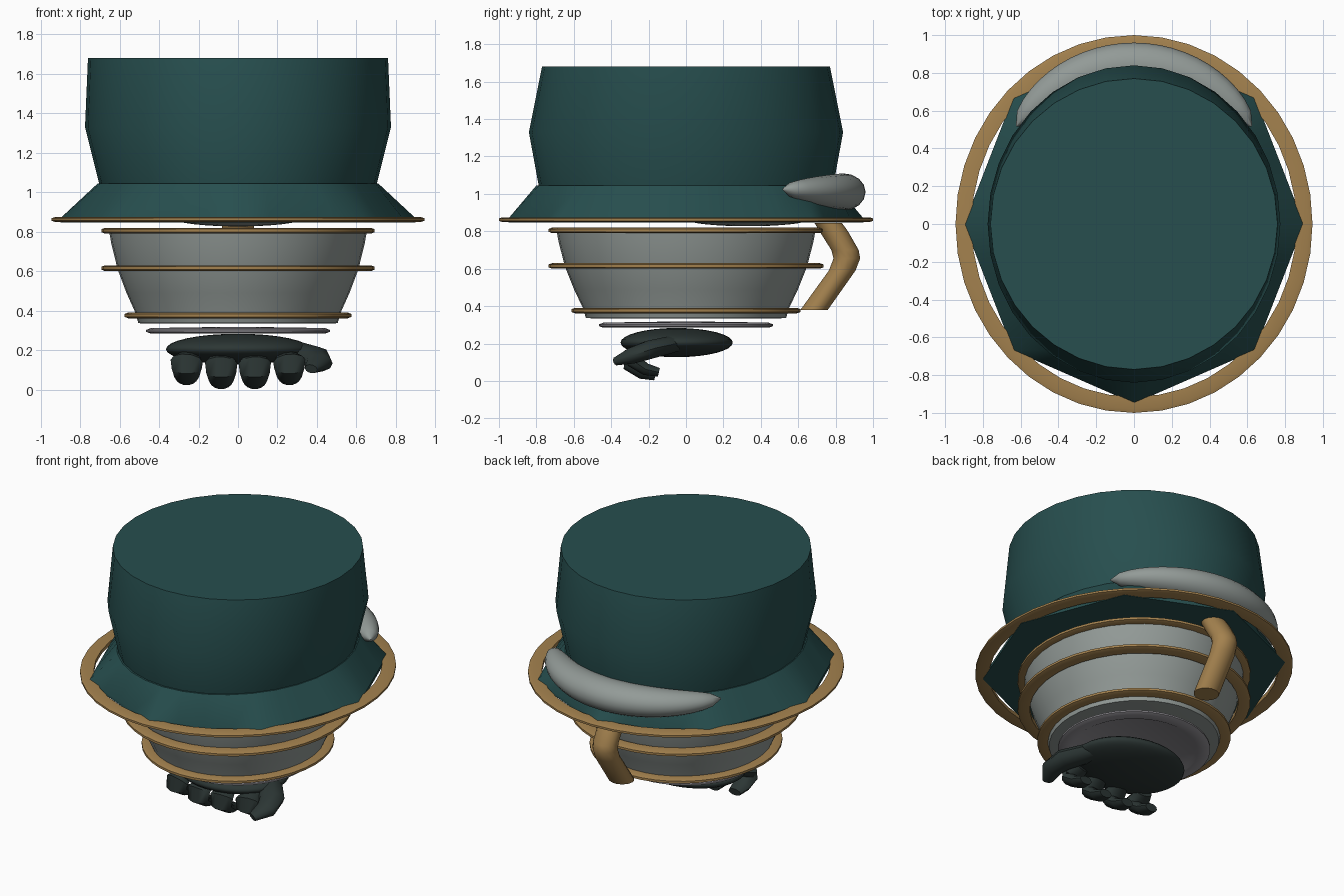
import bpy, bmesh, math
from mathutils import Vector

cube = bpy.data.objects.get("Cube")
if cube:
    bpy.data.objects.remove(cube, do_unlink=True)


def material(name, rgb):
    m = bpy.data.materials.new(name)
    m.use_nodes = True
    m.diffuse_color = (*rgb, 1)
    m.node_tree.nodes["Principled BSDF"].inputs["Base Color"].default_value = (*rgb, 1)
    return m


TEAL = material("dark teal", (0.020, 0.077, 0.077))
TAN = material("tan", (0.37, 0.222, 0.077))
GREY = material("light grey", (0.29, 0.325, 0.31))
PALE = material("pale lilac grey", (0.30, 0.29, 0.315))
DARK = material("charcoal green", (0.025, 0.037, 0.035))


def loft(name, rings, mat, closed=False, angle=35):
    """Skin a list of equal point loops; cap the ends or join them."""
    bm = bmesh.new()
    loops = [[bm.verts.new(p) for p in ring] for ring in rings]
    n = len(loops[0])
    pairs = list(zip(loops, loops[1:]))
    if closed:
        pairs.append((loops[-1], loops[0]))
    else:
        bm.faces.new(loops[0])
        bm.faces.new(loops[-1])
    for a, b in pairs:
        for i in range(n):
            j = (i + 1) % n
            bm.faces.new((a[i], a[j], b[j], b[i]))
    bmesh.ops.recalc_face_normals(bm, faces=bm.faces)
    me = bpy.data.meshes.new(name)
    bm.to_mesh(me)
    bm.free()
    me.materials.append(mat)
    ob = bpy.data.objects.new(name, me)
    bpy.context.collection.objects.link(ob)
    smooth(ob, angle)
    return ob


def smooth(ob, angle):
    bpy.ops.object.select_all(action='DESELECT')
    ob.select_set(True)
    bpy.context.view_layer.objects.active = ob
    bpy.ops.object.shade_smooth_by_angle(angle=math.radians(angle))


def oval(rx, ry, z, n=32):
    return [(rx * math.cos(t), ry * math.sin(t), z)
            for t in (math.tau * i / n for i in range(n))]


def band(name, rx, ry, z, width, half, mat=TAN):
    """Flat hoop with a bevelled edge."""
    section = [(0, -half / 2), (0, half / 2), (-0.02, half),
               (-width, half), (-width, -half), (-0.02, -half)]
    loft(name, [oval(rx + d, ry + d, z + h, 40) for d, h in section], mat, closed=True)


def tube(name, path, mat, flat=1.0, n=12, angle=50):
    """Tube in mostly vertical planes; path items are (point, radius)."""
    pts = [Vector(p) for p, r in path]
    rings = []
    for k, (p, r) in enumerate(path):
        d = (pts[min(k + 1, len(pts) - 1)] - pts[max(k - 1, 0)]).normalized()
        side = Vector((1, 0, 0))
        side = (side - d * side.dot(d)).normalized()
        up = d.cross(side)
        rings.append([pts[k] + side * r * math.cos(t) + up * r * flat * math.sin(t)
                      for t in (math.tau * i / n for i in range(n))])
    return loft(name, rings, mat, angle=angle)


def ellipsoid(name, centre, radii, mat):
    bpy.ops.mesh.primitive_uv_sphere_add(segments=32, ring_count=16, location=centre)
    ob = bpy.context.object
    ob.name = name
    ob.scale = radii
    ob.data.materials.append(mat)
    smooth(ob, 60)
    return ob


# Hat crown
loft("hat_crown", [oval(0.70, 0.785, 1.03), oval(0.775, 0.84, 1.33),
                   oval(0.76, 0.77, 1.68)], TEAL)

# Hat skirt: round at the top, eight-cornered at the hem
corners = [(0.90, 0), (0.64, 0.67), (0, 0.95), (-0.64, 0.67),
           (-0.90, 0), (-0.64, -0.67), (0, -0.95), (-0.64 * -1, -0.67)]
hem = []
for i, a in enumerate(corners):
    b = corners[(i + 1) % 8]
    for k in range(4):
        f = k / 4
        hem.append((a[0] + (b[0] - a[0]) * f, a[1] + (b[1] - a[1]) * f, 0.868))
under = [(x, y, 0.847) for x, y, z in hem]
loft("hat_skirt", [under, hem, oval(0.71, 0.80, 1.045)], TEAL, angle=30)
band("brim_hoop", 0.945, 1.0, 0.862, 0.085, 0.013)

# Padded roll wrapped around the back of the hat
roll = []
STEPS, SIDES = 24, 16
for s in range(STEPS + 1):
    u = -1 + 2 * s / STEPS
    swell = max(0.03, (1 - u * u) ** 0.5)
    t = math.pi / 2 + u * math.radians(52)
    ring = []
    for i in range(SIDES):
        a = math.tau * i / SIDES
        r = 0.12 * swell * math.cos(a)
        ring.append(((0.79 + r) * math.cos(t), (0.84 + r) * math.sin(t),
                     1.01 + 0.015 * u * u + 0.10 * swell * math.sin(a)))
    roll.append(ring)
loft("hat_back_roll", roll, GREY, angle=60)

# Shallow pad below the hat
ellipsoid("under_hat_pad", (0, 0.33, 0.865), (0.32, 0.33, 0.038), GREY)

# Cup body with three hoops
profile = [(0.48, 0.335), (0.505, 0.337), (0.52, 0.39), (0.565, 0.49),
           (0.61, 0.61), (0.642, 0.74), (0.655, 0.815)]
loft("cup_body", [oval(r, r * 1.06, z, 40) for r, z in profile], GREY)
for label, r, ry, z in (("top", 0.692, 0.735, 0.805), ("middle", 0.692, 0.735, 0.615),
                        ("bottom", 0.575, 0.612, 0.376)):
    band("cup_hoop_" + label, r, ry, z, 0.075, 0.015)

# Base plate below the cup
plate = [(0.37, 0.296), (0.39, 0.285), (0.445, 0.285), (0.465, 0.293),
         (0.465, 0.303), (0.44, 0.312), (0.05, 0.318)]
loft("base_plate", [oval(r, r, z, 40) for r, z in plate], PALE)

# Bent handle at the back, with level ends
handle = []
for y, z, ry in ((0.76, 0.845, 0.075), (0.79, 0.80, 0.078), (0.85, 0.70, 0.075),
                 (0.86, 0.655, 0.073), (0.835, 0.59, 0.073), (0.685, 0.38, 0.075)):
    handle.append([(x, y + dy, z) for x, dy, _ in oval(0.08, ry, 0, 14)])
loft("cup_handle", handle, TAN, angle=45)

# Hand: flat palm, four curled fingers and a thumb
ellipsoid("palm", (0, -0.05, 0.205), (0.365, 0.30, 0.078), DARK)
for i, x in enumerate((-0.26, -0.085, 0.085, 0.26)):
    outer = i in (0, 3)
    lift, back = (0.02, 0.02) if outer else (0, 0)
    tube("finger_%d" % (i + 1),
         [((x * 0.95, -0.22 + back, 0.17), 0.055),
          ((x, -0.295 + back, 0.135 + lift / 2), 0.082),
          ((x, -0.30 + back, 0.085 + lift), 0.076),
          ((x, -0.235 + back, 0.042 + lift), 0.062),
          ((x, -0.165 + back, 0.026 + lift), 0.045)], DARK, flat=0.55, n=10)
tube("thumb", [((0.24, 0.0, 0.205), 0.05), ((0.31, -0.10, 0.19), 0.075),
               ((0.39, -0.20, 0.165), 0.08), ((0.41, -0.29, 0.135), 0.07),
               ((0.37, -0.375, 0.105), 0.035)], DARK, flat=0.65, n=10)
